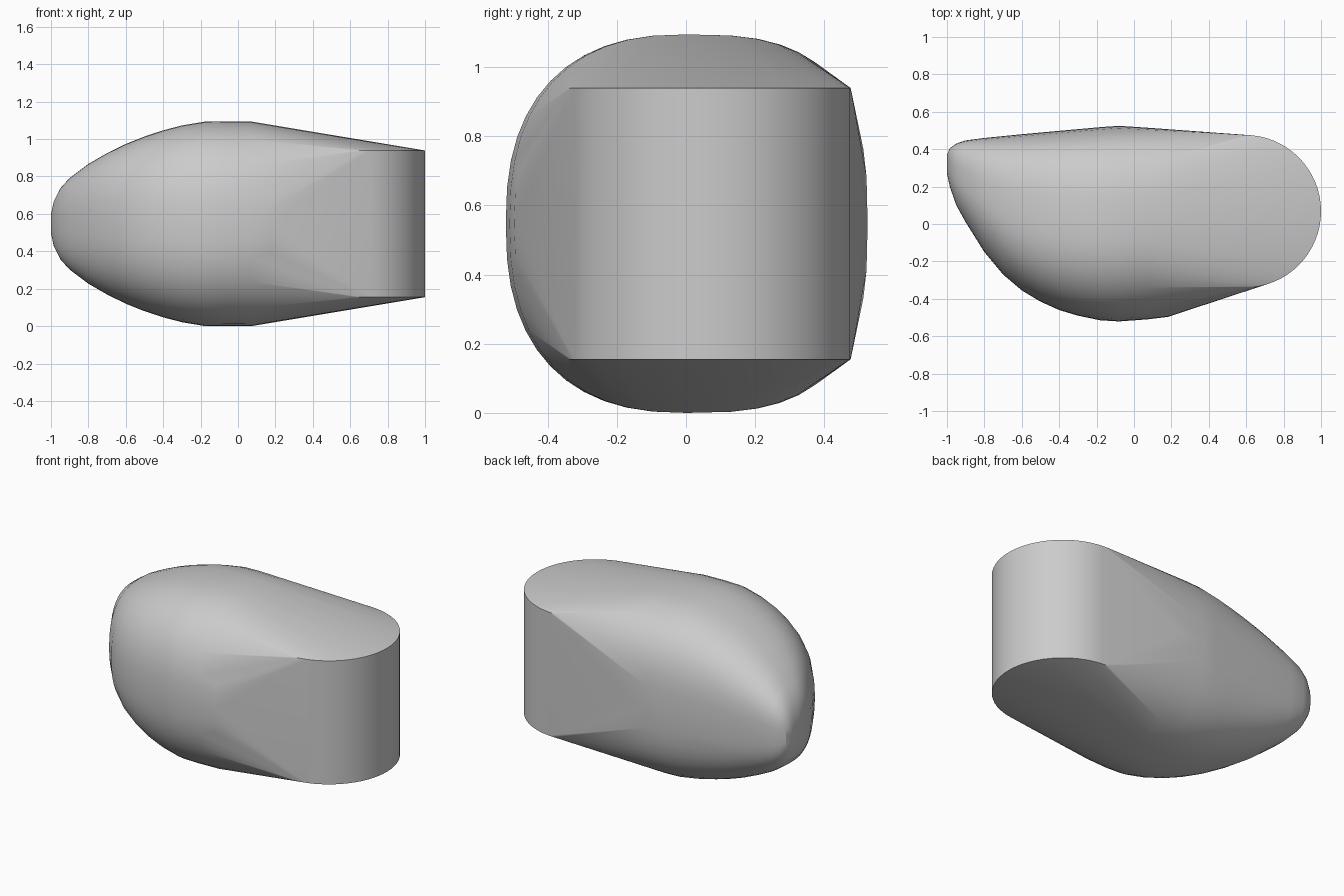
import bpy
import bmesh
from math import cos, sin, pi

cube = bpy.data.objects.get("Cube")
if cube:
    bpy.data.objects.remove(cube)

MID = 0.547  # height of the horizontal symmetry plane

# Rounded body stations: x, front y, back y, half height
STATIONS = [
    (-1.0, 0.27, 0.37, 0.05), (-0.985, 0.2, 0.405, 0.12),
    (-0.95, 0.1, 0.43, 0.19), (-0.9, 0.01, 0.447, 0.245),
    (-0.8, -0.15, 0.46, 0.32), (-0.7, -0.27, 0.47, 0.378),
    (-0.6, -0.355, 0.48, 0.427), (-0.5, -0.415, 0.489, 0.467),
    (-0.4, -0.46, 0.498, 0.5), (-0.3, -0.49, 0.507, 0.526),
    (-0.18, -0.515, 0.518, 0.546), (-0.08, -0.521, 0.525, 0.547),
    (0.07, -0.51, 0.515, 0.547), (0.18, -0.497, 0.48, 0.46),
]


def spow(v, e):
    return abs(v) ** e * (1 if v >= 0 else -1)


def body_ring(x, front, back, half, steps=48):
    """Rounded-square cross-section, squarer toward the back."""
    mid, width = (front + back) / 2, (back - front) / 2
    for i in range(steps):
        a = 2 * pi * i / steps
        e = 2 / (2.9 if cos(a) > 0 else 2.45)
        yield x, mid + width * spow(cos(a), e), MID + half * spow(sin(a), e)


def drum_ring(z, steps=64):
    """Rim of the upright round end."""
    for i in range(steps):
        a = 2 * pi * i / steps
        yield 0.592 + 0.408 * cos(a), 0.068 + 0.408 * sin(a), z


# Shell stretched around the rounded body and the upright drum
bm = bmesh.new()
for station in STATIONS:
    for p in body_ring(*station):
        bm.verts.new(p)
for z in (MID - 0.392, MID + 0.392):
    for p in drum_ring(z):
        bm.verts.new(p)
hull = bmesh.ops.convex_hull(bm, input=bm.verts[:])
spare = {g for g in hull["geom_interior"] + hull["geom_unused"]
         if isinstance(g, bmesh.types.BMVert)}
bmesh.ops.delete(bm, geom=list(spare), context="VERTS")
bmesh.ops.dissolve_limit(bm, angle_limit=0.008, verts=bm.verts[:], edges=bm.edges[:])
bmesh.ops.recalc_face_normals(bm, faces=bm.faces[:])

mesh = bpy.data.meshes.new("shell")
bm.to_mesh(mesh)
bm.free()
shell = bpy.data.objects.new("shell", mesh)
bpy.context.collection.objects.link(shell)

# Plain grey finish
grey = bpy.data.materials.new("light_grey")
grey.use_nodes = True
colour = (0.6, 0.6, 0.6, 1)
grey.diffuse_color = colour
grey.node_tree.nodes["Principled BSDF"].inputs["Base Color"].default_value = colour
mesh.materials.append(grey)

bpy.ops.object.select_all(action="DESELECT")
shell.select_set(True)
bpy.context.view_layer.objects.active = shell
bpy.ops.object.shade_smooth_by_angle(angle=pi / 6)
